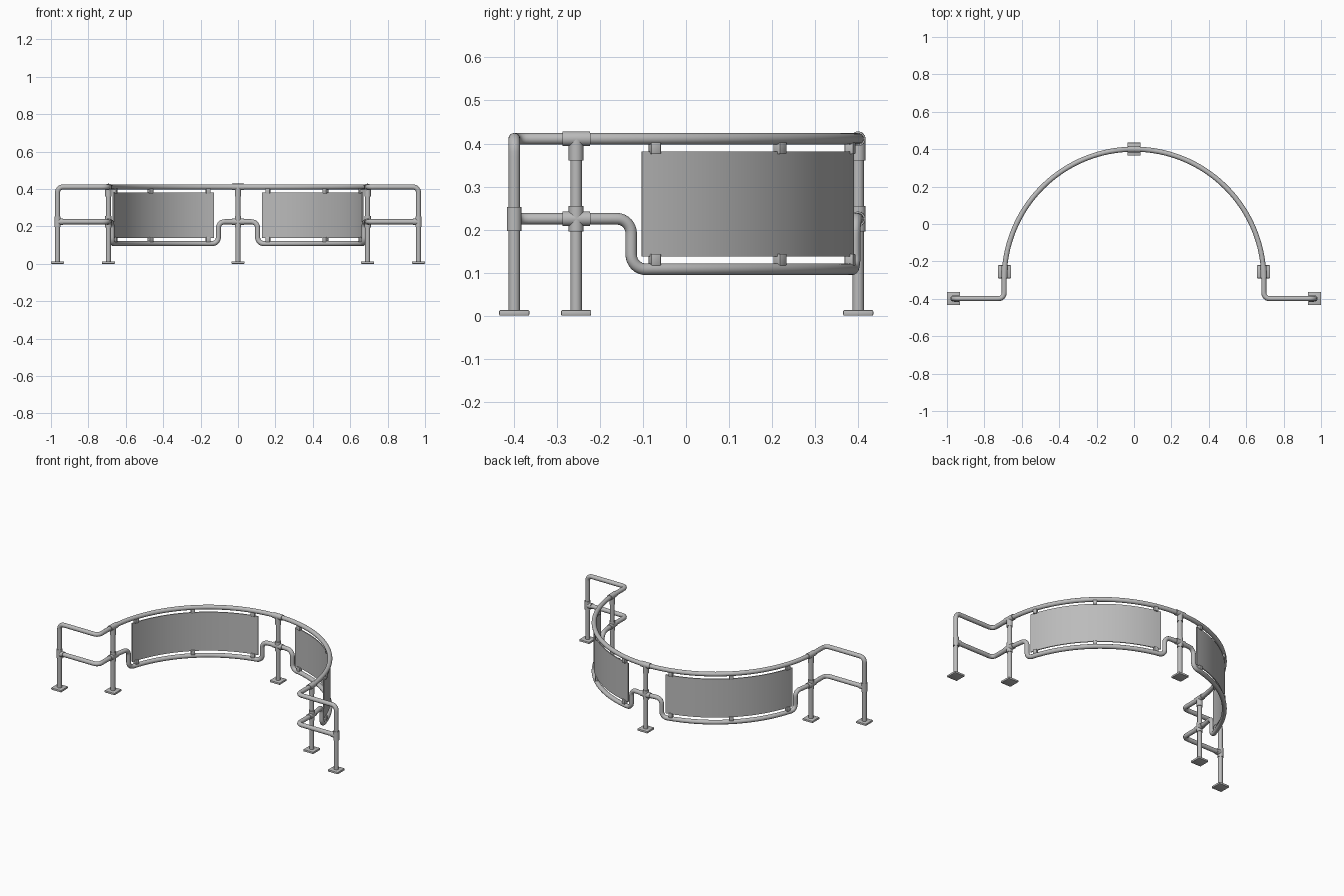
import bpy, bmesh
from math import sin, cos, pi, radians
from mathutils import Vector, Matrix

if "Cube" in bpy.data.objects:
    bpy.data.objects.remove(bpy.data.objects["Cube"], do_unlink=True)

R, CY = 0.694, -0.294          # plan radius and centre of the curved run
END_X, END_Y = 0.965, -0.399   # end posts
BEND = 0.03                    # plan radius of the outward corner
TUBE, SLEEVE = 0.0135, 0.0172
TOP, MID, LOW = 0.411, 0.225, 0.108

# Plan path lengths, measured from the centre post
ARC = R * pi / 2
STRAIGHT = ARC + (CY - END_Y) - BEND
CORNER = STRAIGHT + BEND * pi / 2
LAST = CORNER + END_X - R - BEND

steel = bpy.data.materials.new("grey_steel")
steel.use_nodes = True
GREY = (0.5, 0.5, 0.5, 1)
steel.diffuse_color = GREY
steel.node_tree.nodes["Principled BSDF"].inputs["Base Color"].default_value = GREY


def plan(s):
    """Point on the plan path at signed distance s from the centre post."""
    side, d = (1 if s >= 0 else -1), abs(s)
    if d <= ARC:
        x, y = R * sin(d / R), CY + R * cos(d / R)
    elif d <= STRAIGHT:
        x, y = R, CY - (d - ARC)
    elif d <= CORNER:
        a = (d - STRAIGHT) / BEND
        x, y = R + BEND * (1 - cos(a)), END_Y + BEND * (1 - sin(a))
    else:
        x, y = R + BEND + d - CORNER, END_Y
    return Vector((side * x, y, 0))


def at(s, z):
    return plan(s) + Vector((0, 0, z))


def rounded(points, radius):
    """Round the square corners of an (s, z) outline."""
    pts = [Vector(p) for p in points]
    out = [pts[0]]
    for a, b, c in zip(pts, pts[1:], pts[2:]):
        u, v = (a - b).normalized(), (c - b).normalized()
        for i in range(9):
            t = i / 8 * pi / 2
            out.append(b + radius * (u * (1 - sin(t)) + v * (1 - cos(t))))
    return out + [pts[-1]]


def dense(pts, step=0.012):
    """Subdivide an (s, z) outline so it follows the curved plan."""
    out = []
    for a, b in zip(pts, pts[1:]):
        n = max(1, int((b - a).length / step))
        out += [a.lerp(b, i / n) for i in range(n)]
    return out + [pts[-1]]


def finish(obj):
    bpy.ops.object.select_all(action='DESELECT')
    bpy.context.view_layer.objects.active = obj
    obj.select_set(True)
    bpy.ops.object.convert(target='MESH')
    obj = bpy.context.view_layer.objects.active
    obj.data.materials.clear()
    obj.data.materials.append(steel)
    bpy.ops.object.shade_smooth_by_angle(angle=radians(40))


def tube(name, points, radius):
    curve = bpy.data.curves.new(name, 'CURVE')
    curve.dimensions = '3D'
    curve.bevel_depth = radius
    curve.bevel_resolution = 6
    curve.use_fill_caps = True
    spline = curve.splines.new('POLY')
    spline.points.add(len(points) - 1)
    for p, co in zip(spline.points, points):
        p.co = (*co, 1)
    obj = bpy.data.objects.new(name, curve)
    bpy.context.collection.objects.link(obj)
    finish(obj)


def mesh_object(name, bm):
    bmesh.ops.recalc_face_normals(bm, faces=bm.faces)
    mesh = bpy.data.meshes.new(name)
    bm.to_mesh(mesh)
    bm.free()
    obj = bpy.data.objects.new(name, mesh)
    bpy.context.collection.objects.link(obj)
    return obj


def block(name, loc, size, turn=0, bevel=0.002):
    bm = bmesh.new()
    bmesh.ops.create_cube(bm, size=1, matrix=Matrix.Diagonal((*size, 1)))
    obj = mesh_object(name, bm)
    obj.location = loc
    obj.rotation_euler.z = turn
    mod = obj.modifiers.new("soft_edges", 'BEVEL')
    mod.width, mod.segments = bevel, 2
    finish(obj)


def rail(name, half):
    """Mirror a half outline about the centre post and sweep a tube along it."""
    half = dense(half)
    full = [Vector((-p.x, p.y)) for p in reversed(half[1:])] + half
    tube(name, [at(p.x, p.y) for p in full], TUBE)


def run_sleeve(name, s0, s1, z):
    tube(name, [at(s0 + (s1 - s0) * i / 6, z) for i in range(7)], SLEEVE)


# Rails: the top one turns down to become the end posts
rail("top_rail_and_end_posts",
     rounded([(0, TOP), (LAST, TOP), (LAST, 0.005)], 0.03))
D0, D1 = R * radians(8.7), R * radians(76.1)
rail("lower_rail", rounded([(0, MID), (D0, MID), (D0, LOW), (D1, LOW),
                            (D1, MID), (LAST, MID)], 0.034))

# Middle posts with tee and cross fittings
POST = R * radians(86.8)
for label, s in (("centre", 0), ("left", POST), ("right", -POST)):
    tube(label + "_post", [at(s, 0.005), at(s, TOP)], TUBE)
    run_sleeve(label + "_tee_run", s - 0.032, s + 0.032, TOP)
    tube(label + "_tee_stem", [at(s, 0.36), at(s, TOP)], SLEEVE)
    run_sleeve(label + "_cross_run", s - 0.032, s + 0.032, MID)
    tube(label + "_cross_stem", [at(s, MID - 0.03), at(s, MID + 0.03)], SLEEVE)
    block(label + "_base_plate", at(s, 0.0065), (0.07, 0.07, 0.013), bevel=0.003)

for label, side in (("left", 1), ("right", -1)):
    # End post fittings and plates
    s = side * LAST
    tube(label + "_end_sleeve", [at(s, MID - 0.028), at(s, MID + 0.028)], SLEEVE)
    run_sleeve(label + "_end_branch", s, s - side * 0.03, MID)
    block(label + "_end_plate", at(s, 0.0065), (0.07, 0.07, 0.013), bevel=0.003)

    # Curved infill panel
    bm = bmesh.new()
    cols = []
    for i in range(41):
        s = side * R * radians(10.8 + (74 - 10.8) * i / 40)
        cols.append([bm.verts.new(at(s, z)) for z in (0.138, 0.381)])
    for a, b in zip(cols, cols[1:]):
        bm.faces.new((a[0], b[0], b[1], a[1]))
    panel = mesh_object(label + "_panel", bm)
    mod = panel.modifiers.new("thickness", 'SOLIDIFY')
    mod.thickness, mod.offset = 0.006, 0
    finish(panel)

    # Clips between panel and rails
    for i, deg in enumerate((13.4, 42.4, 71.4)):
        s = side * R * radians(deg)
        for word, z in (("upper", 0.389), ("lower", 0.130)):
            block(f"{label}_{word}_clip_{i + 1}", at(s, z),
                  (0.024, 0.021, 0.027), turn=-s / R)
